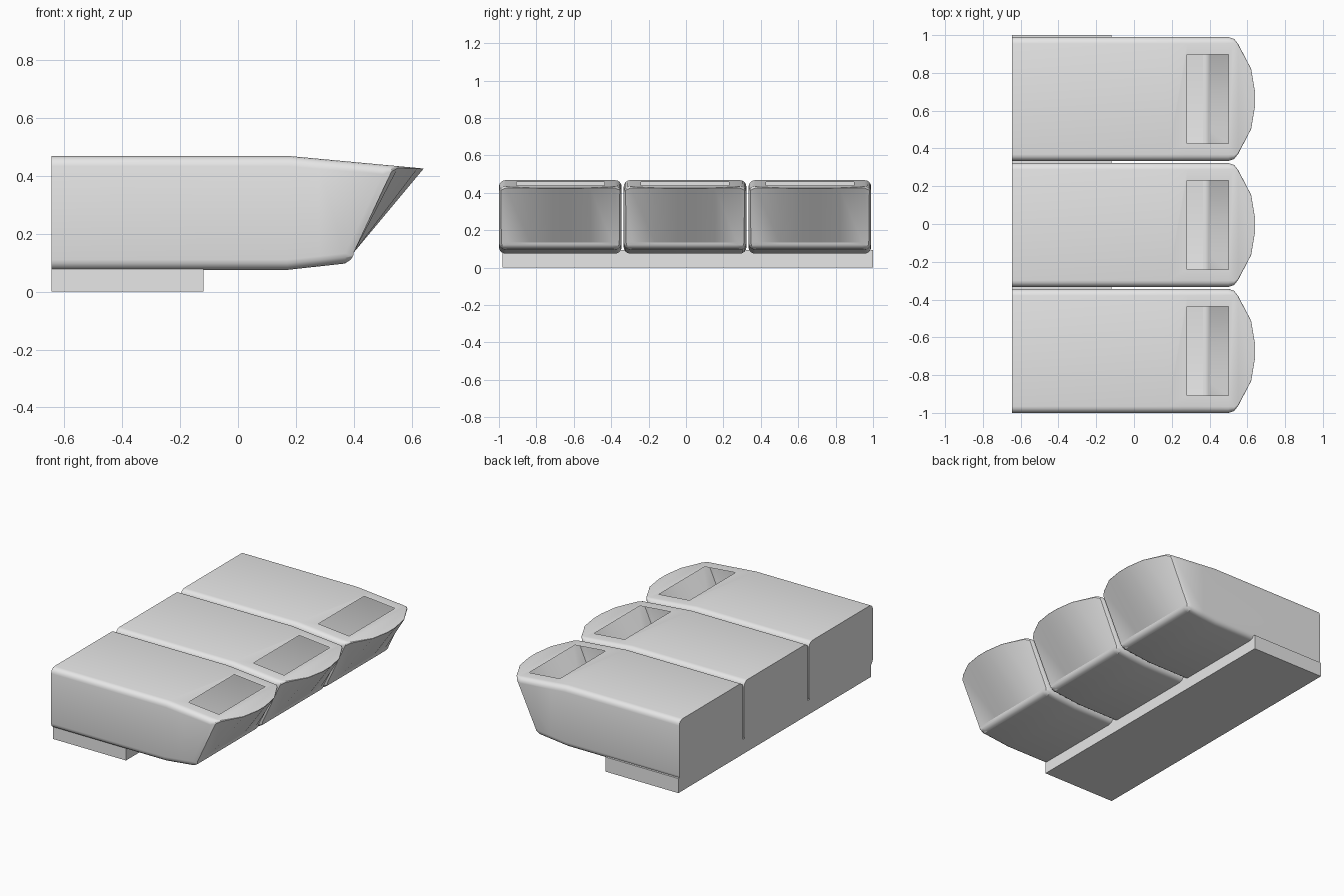
import bpy
import bmesh
import math

cube = bpy.data.objects.get("Cube")
if cube:
    bpy.data.objects.remove(cube, do_unlink=True)

grey = bpy.data.materials.new("plain grey")
grey.use_nodes = True
grey.diffuse_color = (0.8, 0.8, 0.8, 1)
grey.node_tree.nodes["Principled BSDF"].inputs["Base Color"].default_value = (0.8, 0.8, 0.8, 1)

BACK, W, R = -0.645, 0.328, 0.035
HOLE = 0.235
# Half outlines: x, y, and how strongly the edge is rounded there
TOP = [(BACK, W, 1), (0.18, W, 1), (0.28, W, 1), (0.5, W, 0.95), (0.53, 0.318, 0.6),
       (0.552, 0.29, 0.2), (0.62, 0.16, 0.05), (0.64, 0.04, 0.05)]
BOTTOM = [(BACK, W, 1), (0.17, W, 1), (0.28, W, 1), (0.37, W, 1), (0.4, 0.315, 1),
          (0.4, 0.28, 1), (0.4, 0.16, 1), (0.4, 0.04, 1)]


def top_z(x):
    return 0.468 - max(0, x - 0.18) * 0.093


def bottom_z(x):
    return 0.075 + max(0, x - 0.17) * 0.11


def finish(bm, name):
    bmesh.ops.recalc_face_normals(bm, faces=bm.faces)
    mesh = bpy.data.meshes.new(name)
    bm.to_mesh(mesh)
    bm.free()
    mesh.materials.append(grey)
    obj = bpy.data.objects.new(name, mesh)
    bpy.context.collection.objects.link(obj)
    return obj


def ring(bm, outline, angle, top):
    """One closed loop of the hull at a step of the rounded edge."""
    inset, drop = R * (1 - math.cos(angle)), R * (1 - math.sin(angle))
    left = []
    for i, (x, y, f) in enumerate(outline):
        if top:
            z = top_z(x) - drop * f
            y -= inset * f
        else:
            z = bottom_z(x) + drop
            if i < 5:
                y -= inset
            if i > 3:
                x -= inset
        left.append((x, y, z))
    points = left + [(x, -y, z) for x, y, z in reversed(left)]
    return [bm.verts.new(p) for p in points]


def build_hull(name, centre):
    bm = bmesh.new()
    angles = [math.radians(a) for a in (90, 67.5, 45, 22.5, 0)]
    rings = [ring(bm, BOTTOM, a, False) for a in angles]
    rings += [ring(bm, TOP, a, True) for a in reversed(angles)]
    n = len(rings[0])
    for low, high in zip(rings, rings[1:]):
        for i in range(n):
            j = (i + 1) % n
            bm.faces.new((low[i], low[j], high[j], high[i]))

    # Underside strips
    last = len(TOP) - 1
    for i in range(last):
        r = rings[0]
        bm.faces.new((r[i], r[i + 1], r[n - 2 - i], r[n - 1 - i]))

    # Deck strips around the open hatch
    r = rings[-1]
    x0, x1 = r[2].co.x, r[3].co.x
    a, d = [bm.verts.new((x0, s * HOLE, top_z(x0))) for s in (1, -1)]
    b, c = [bm.verts.new((x1, s * HOLE, top_z(x1))) for s in (1, -1)]
    for i in range(last):
        p, q, s, t = r[i], r[i + 1], r[n - 2 - i], r[n - 1 - i]
        if i == 1:
            bm.faces.new((p, q, a, d, s, t))
        elif i == 2:
            bm.faces.new((p, q, b, a))
            bm.faces.new((t, d, c, s))
        elif i == 3:
            bm.faces.new((p, q, s, t, c, b))
        else:
            bm.faces.new((p, q, s, t))
    bmesh.ops.remove_doubles(bm, verts=bm.verts, dist=0.0002)
    obj = finish(bm, name)
    obj.location.y = centre
    bpy.ops.object.select_all(action='DESELECT')
    obj.select_set(True)
    bpy.context.view_layer.objects.active = obj
    bpy.ops.object.shade_smooth_by_angle(angle=math.radians(25))


for name, centre in (("right_pod", -0.672), ("middle_pod", -0.005), ("left_pod", 0.662)):
    build_hull(name, centre)

# Base slab under the rear of the pods
bm = bmesh.new()
bmesh.ops.create_cube(bm, size=1)
bmesh.ops.scale(bm, verts=bm.verts, vec=(0.525, 1.98, 0.095))
bmesh.ops.translate(bm, verts=bm.verts, vec=(-0.3825, 0.01, 0.0475))
finish(bm, "base_slab")
